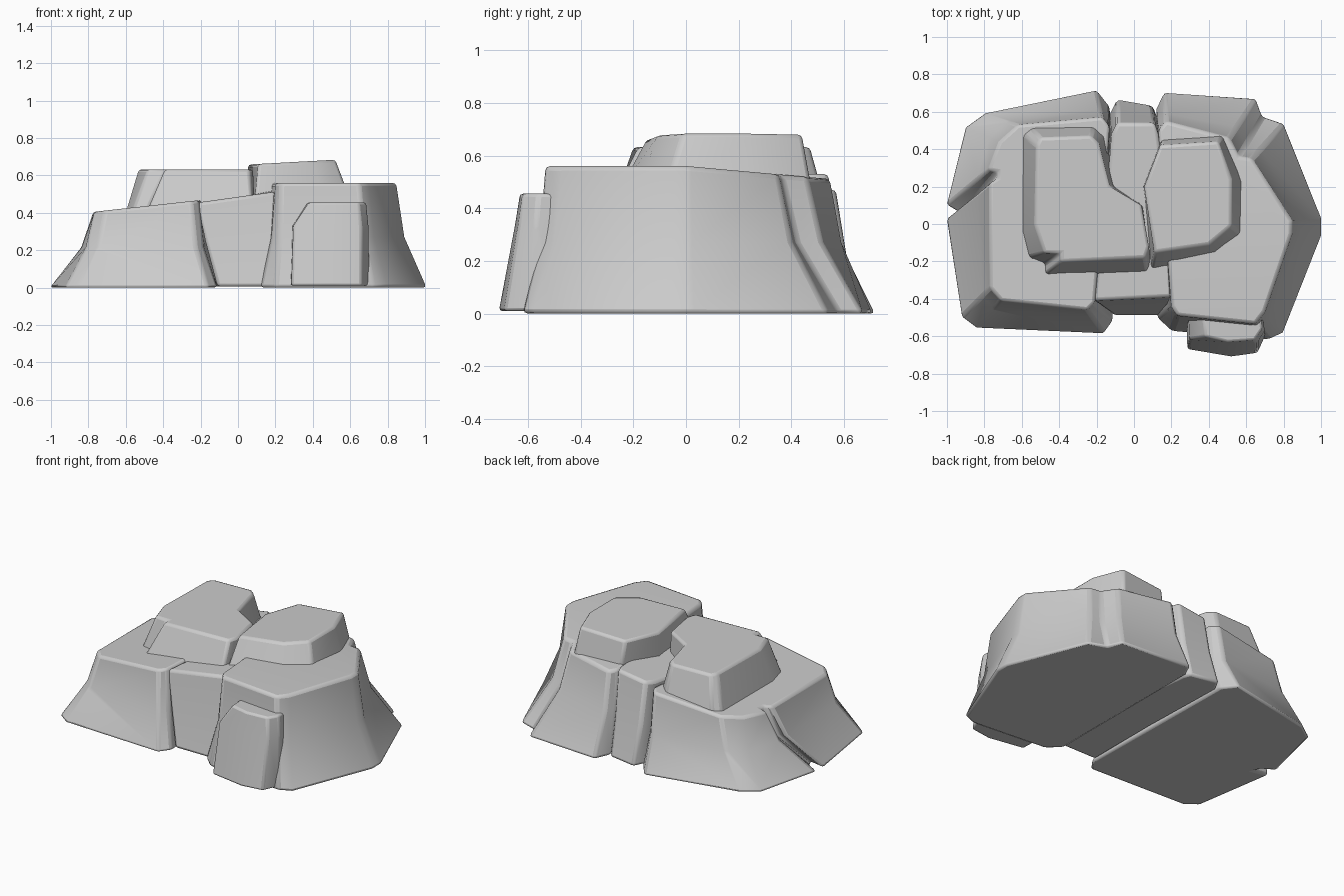
import bpy, bmesh


def rock(name, base, top, top_z, z0=0.0, mid=None, crease_y=None, bevel=0.018):
    """Loft base ring -> optional middle ring (z, x blend, y blend) -> sloped top ring."""
    bm = bmesh.new()
    rings = [[bm.verts.new((x, y, z0)) for x, y in base]]
    if mid:
        z, fx, fy = mid
        rings.append([bm.verts.new((a[0] + (b[0] - a[0]) * fx, a[1] + (b[1] - a[1]) * fy, z))
                      for a, b in zip(base, top)])
    flat_z = top_z(0, 0)
    rings.append([bm.verts.new((x, y, flat_z)) for x, y in top])
    n = len(base)
    for lo, hi in zip(rings, rings[1:]):
        for i in range(n):
            j = (i + 1) % n
            bm.faces.new((lo[i], lo[j], hi[j], hi[i]))
    bm.faces.new(rings[0][::-1])
    bm.faces.new(rings[-1])
    if crease_y is not None:
        bmesh.ops.bisect_plane(bm, geom=bm.verts[:] + bm.edges[:] + bm.faces[:],
                               plane_co=(0, crease_y, 0), plane_no=(0, 1, 0))
    for v in bm.verts:
        if abs(v.co.z - flat_z) < 1e-5:
            v.co.z = top_z(v.co.x, v.co.y)
    bmesh.ops.recalc_face_normals(bm, faces=bm.faces)
    me = bpy.data.meshes.new(name)
    bm.to_mesh(me)
    bm.free()
    ob = bpy.data.objects.new(name, me)
    bpy.context.collection.objects.link(ob)
    mod = ob.modifiers.new("rounded_edges", 'BEVEL')
    mod.width = bevel
    mod.segments = 2
    mod.limit_method = 'ANGLE'
    mod.angle_limit = 0.6
    bpy.ops.object.select_all(action='DESELECT')
    ob.select_set(True)
    bpy.context.view_layer.objects.active = ob
    bpy.ops.object.shade_smooth_by_angle(angle=0.6)
    return ob


# Left boulder, with a crack running up its outer side
rock("left_boulder",
     [(-0.925, -0.50), (-0.845, -0.56), (-0.16, -0.59), (-0.11, -0.52), (-0.13, 0.63),
      (-0.20, 0.72), (-0.80, 0.595), (-0.905, 0.52), (-1.008, 0.10), (-0.925, 0.05),
      (-0.91, 0.01), (-1.008, 0.03)],
     [(-0.77, -0.34), (-0.71, -0.41), (-0.25, -0.46), (-0.21, -0.42), (-0.13, 0.52),
      (-0.17, 0.57), (-0.62, 0.53), (-0.72, 0.44), (-0.78, 0.29), (-0.73, 0.28),
      (-0.73, 0.245), (-0.77, 0.22)],
     lambda x, y: 0.49 + 0.11 * x, mid=(0.215, 0.72, 0.72))

# Narrow wedge between the boulders
rock("middle_wedge",
     [(-0.11, -0.49), (0.19, -0.49), (0.19, 0.0), (0.12, 0.58), (0.10, 0.635),
      (-0.09, 0.67), (-0.13, 0.59), (-0.11, 0.0)],
     [(-0.22, -0.41), (0.20, -0.39), (0.19, 0.0), (0.13, 0.48), (0.11, 0.54),
      (-0.09, 0.54), (-0.12, 0.48), (-0.16, 0.0)],
     lambda x, y: 0.485 + 0.14 * x + 0.06 * max(y, 0), mid=(0.25, 0.6, 0.6), z0=0.005)

# Right boulder, stepping in towards a lobe at the back
rock("right_boulder",
     [(0.12, -0.50), (0.20, -0.575), (0.72, -0.62), (0.80, -0.585), (1.008, -0.06),
      (1.008, 0.03), (0.805, 0.54), (0.69, 0.58), (0.655, 0.675), (0.16, 0.708), (0.12, 0.62)],
     [(0.20, -0.44), (0.23, -0.49), (0.65, -0.535), (0.70, -0.47), (0.845, -0.05),
      (0.845, 0.02), (0.63, 0.35), (0.56, 0.36), (0.51, 0.46), (0.17, 0.55), (0.13, 0.50)],
     lambda x, y: 0.56 - 0.09 * max(y, 0), mid=(0.27, 0.73, 0.73), crease_y=0.0)

# Small slab leaning on the front
rock("front_slab",
     [(0.28, -0.48), (0.285, -0.67), (0.52, -0.71), (0.66, -0.69), (0.70, -0.60), (0.69, -0.48)],
     [(0.37, -0.48), (0.38, -0.60), (0.50, -0.63), (0.645, -0.62), (0.685, -0.56), (0.68, -0.48)],
     lambda x, y: 0.455, z0=0.01, mid=(0.33, 0.12, 0.75), bevel=0.012)

# Two cap slabs on top
rock("left_cap",
     [(-0.60, 0.48), (-0.60, -0.05), (-0.57, -0.18), (-0.49, -0.22), (-0.49, -0.28),
      (0.08, -0.30), (0.09, -0.22), (0.05, 0.10), (-0.10, 0.20), (-0.15, 0.48),
      (-0.21, 0.535), (-0.55, 0.52)],
     [(-0.52, 0.42), (-0.53, 0.0), (-0.48, -0.155), (-0.39, -0.155), (-0.39, -0.20),
      (0.06, -0.18), (0.08, -0.12), (0.04, 0.10), (-0.13, 0.20), (-0.19, 0.43),
      (-0.23, 0.47), (-0.50, 0.46)],
     lambda x, y: 0.632, z0=0.40, bevel=0.015)
rock("right_cap",
     [(0.09, -0.26), (0.46, -0.18), (0.605, -0.08), (0.60, 0.22), (0.48, 0.48),
      (0.15, 0.46), (0.05, 0.20)],
     [(0.11, -0.15), (0.40, -0.11), (0.52, -0.01), (0.52, 0.24), (0.45, 0.44),
      (0.14, 0.42), (0.055, 0.20)],
     lambda x, y: 0.655 + 0.055 * x, z0=0.46, bevel=0.015)
